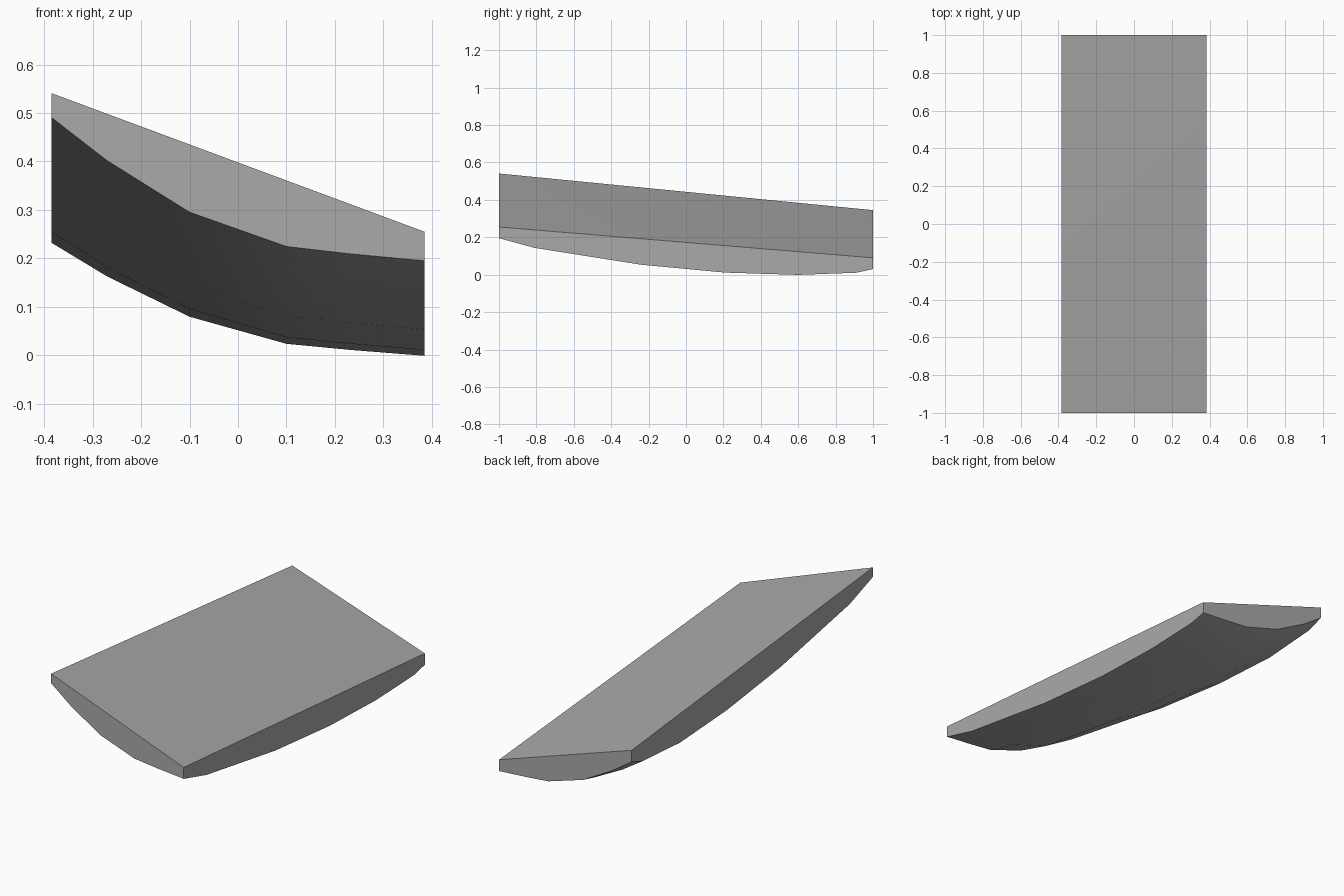
import bpy, bmesh

if "Cube" in bpy.data.objects:
    bpy.data.objects.remove(bpy.data.objects["Cube"])

HALF_W = 0.385
# stations across: (x, extra belly depth)
ACROSS = [(-HALF_W, 0), (-0.27, 0.045), (-0.1, 0.086), (0.1, 0.08), (0.23, 0.045), (HALF_W, 0)]
# stations along: (y, left rim depth, right rim depth, belly factor)
ALONG = [(-1, 0.05, 0.06, 1), (-0.81, 0.1, 0.096, 0.95), (-0.24, 0.155, 0.139, 0.85),
         (0.21, 0.168, 0.144, 0.8), (0.6, 0.152, 0.124, 0.77), (0.91, 0.1, 0.087, 0.85),
         (1, 0.06, 0.06, 0.9)]


def top_z(x, y):
    # tilted deck plane
    t = (x + HALF_W) / (2 * HALF_W)
    return (0.541 - 0.098 * (y + 1)) * (1 - t) + (0.255 - 0.0825 * (y + 1)) * t


def under_z(x, belly, station):
    # curved underside
    y, left, right, factor = station
    t = (x + HALF_W) / (2 * HALF_W)
    return top_z(x, y) - (left * (1 - t) + right * t) - belly * factor


bm = bmesh.new()
corner = {(x, y): bm.verts.new((x, y, top_z(x, y))) for x in (-HALF_W, HALF_W) for y in (-1, 1)}
fl, fr = corner[(-HALF_W, -1)], corner[(HALF_W, -1)]
bl, br = corner[(-HALF_W, 1)], corner[(HALF_W, 1)]
grid = [[bm.verts.new((x, s[0], under_z(x, b, s))) for x, b in ACROSS] for s in ALONG]

# flat deck, split along its diagonal
bm.faces.new((fl, fr, br))
bm.faces.new((fl, br, bl))
# curved underside
for a, b in zip(grid, grid[1:]):
    for i in range(len(ACROSS) - 1):
        bm.faces.new((a[i], b[i], b[i + 1], a[i + 1]))
# front and back ends, left and right sides
bm.faces.new([fr, fl] + grid[0])
bm.faces.new([bl, br] + grid[-1][::-1])
bm.faces.new([fl, bl] + [row[0] for row in grid[::-1]])
bm.faces.new([br, fr] + [row[-1] for row in grid])
bmesh.ops.recalc_face_normals(bm, faces=bm.faces)

mesh = bpy.data.meshes.new("curved_slab")
bm.to_mesh(mesh)
bm.free()
slab = bpy.data.objects.new("curved_slab", mesh)
bpy.context.collection.objects.link(slab)

grey = bpy.data.materials.new("plain grey")
grey.diffuse_color = (0.4, 0.4, 0.4, 1)
grey.use_nodes = True
grey.node_tree.nodes["Principled BSDF"].inputs["Base Color"].default_value = grey.diffuse_color
mesh.materials.append(grey)

# smooth belly with crisp rims
bpy.context.view_layer.objects.active = slab
slab.select_set(True)
bpy.ops.object.shade_smooth_by_angle(angle=0.52)
